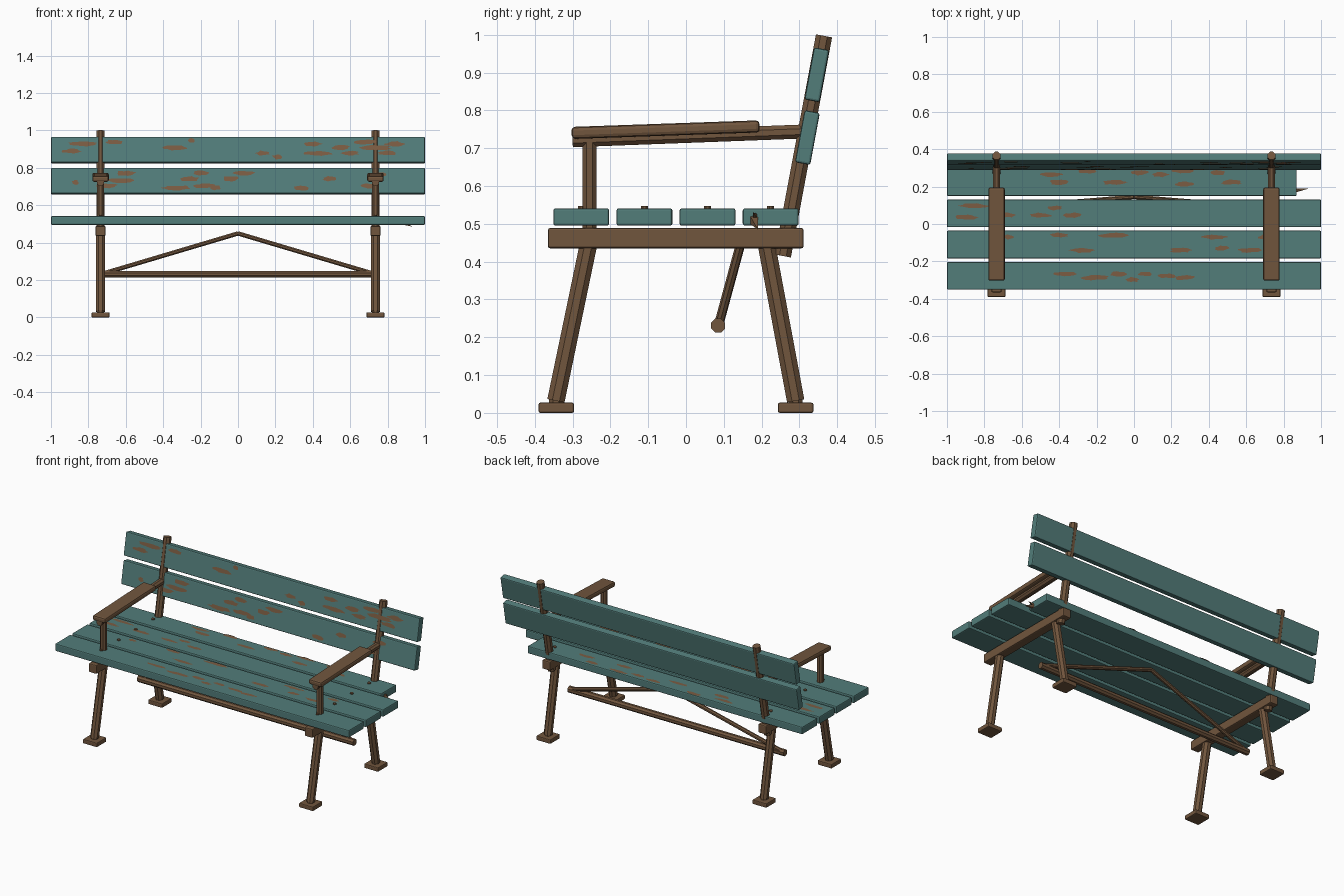
import bpy, bmesh, math, random
from mathutils import Matrix, Vector

random.seed(4)
if "Cube" in bpy.data.objects:
    bpy.data.objects.remove(bpy.data.objects["Cube"], do_unlink=True)


def material(name, r, g, b):
    m = bpy.data.materials.new(name)
    m.use_nodes = True
    m.diffuse_color = (r, g, b, 1)
    shader = m.node_tree.nodes["Principled BSDF"]
    shader.inputs["Base Color"].default_value = (r, g, b, 1)
    shader.inputs["Roughness"].default_value = 0.8
    return m


TEAL = material("faded teal paint", 0.085, 0.205, 0.195)
BROWN = material("weathered brown", 0.165, 0.092, 0.047)
BARE = material("bare wood", 0.2, 0.108, 0.055)


def finish(name, bm, mat, matrix=Matrix(), bevel=0):
    bmesh.ops.recalc_face_normals(bm, faces=bm.faces)
    mesh = bpy.data.meshes.new(name)
    bm.to_mesh(mesh)
    bm.free()
    mesh.materials.append(mat)
    obj = bpy.data.objects.new(name, mesh)
    obj.matrix_world = matrix
    bpy.context.scene.collection.objects.link(obj)
    if bevel:
        mod = obj.modifiers.new("soft edges", "BEVEL")
        mod.width = bevel
        mod.segments = 2
    return obj


def box(name, centre, size, mat, tilt=0, bevel=0.006):
    bm = bmesh.new()
    bmesh.ops.create_cube(bm, size=1)
    bmesh.ops.scale(bm, vec=size, verts=bm.verts)
    matrix = Matrix.Translation(centre) @ Matrix.Rotation(math.radians(tilt), 4, "X")
    finish(name, bm, mat, matrix, bevel)
    return matrix


def bar(name, start, end, radius, tip=None, sides=8, mat=BROWN):
    start, end = Vector(start), Vector(end)
    axis = end - start
    bm = bmesh.new()
    bmesh.ops.create_cone(bm, cap_ends=True, segments=sides, radius1=radius,
                          radius2=radius if tip is None else tip, depth=axis.length)
    turn = axis.to_track_quat("Z", "Y").to_matrix().to_4x4()
    spin = Matrix.Rotation(math.pi / sides, 4, "Z")
    finish(name, bm, mat, Matrix.Translation((start + end) / 2) @ turn @ spin)


def chips(name, matrix, height, spots):
    """Ragged patches of bare wood: (x, across, half length) on a plank's face."""
    bm = bmesh.new()
    for x, across, half in spots:
        count = 14
        ring = []
        for i in range(count):
            a = math.tau * i / count
            r = random.uniform(0.7, 1.1)
            ring.append(bm.verts.new((x + half * r * math.cos(a),
                                      across + 0.014 * r * math.sin(a), height)))
        bm.faces.new(ring)
    finish(name, bm, BARE, matrix)


# Seat planks; the rear one is broken short at its left end
seat_chips = [
    [(-.36, .01, .07), (-.21, -.01, .08), (-.08, .01, .05), (-.01, -.02, .04),
     (.06, .01, .04), (.18, .0, .05), (.27, -.01, .06)],
    [(-.67, .04, .03), (-.4, .05, .05), (-.28, -.03, .07), (-.11, .05, .08),
     (.25, -.03, .06), (.43, .04, .07), (.47, -.02, .04), (.62, -.03, .07), (.7, .04, .04)],
    [(-.86, .04, .08), (-.9, -.02, .07), (-.69, -.01, .06), (-.5, -.01, .06),
     (-.42, .03, .04), (-.33, -.01, .05)],
    [(-.44, .04, .06), (-.4, .0, .06), (-.25, .06, .06), (-.11, .0, .07),
     (.03, .05, .05), (.14, .04, .05), (.27, -.01, .05), (.26, .06, .06),
     (.45, .05, .04), (.52, .0, .06)],
]
for i, spots in enumerate(seat_chips):
    y = -0.277 + 0.167 * i
    right_end = 0.87 if i == 3 else 1
    middle = (right_end - 1) / 2
    m = box(f"seat_plank_{i + 1}", (middle, y, 0.518), (right_end + 1, 0.148, 0.046), TEAL)
    chips(f"seat_worn_paint_{i + 1}", m @ Matrix.Translation((-middle, 0, 0)), 0.0245, spots)
    for side in (-1, 1):
        bar("seat_bolt", (side * 0.735, y, 0.53), (side * 0.735, y, 0.547), 0.01)

# Splinters on the broken plank
bar("long_splinter", (0.85, 0.178, 0.515), (0.935, 0.19, 0.485), 0.018, 0, 4, BARE)
bar("short_splinter", (0.85, 0.185, 0.515), (0.9, 0.178, 0.53), 0.013, 0, 4, BARE)

# Backrest planks, leaning with the posts
back_chips = {
    "lower": (0.321, 0.728, [
        (-.87, -.01, .02), (-.62, .0, .08), (-.7, -.03, .06), (-.6, .04, .06),
        (-.33, -.04, .08), (-.26, .01, .06), (-.18, -.03, .06), (-.2, .04, .05),
        (-.04, .01, .05), (.03, .04, .07), (-.12, -.04, .03), (.34, -.04, .05),
        (.49, .01, .04), (.7, -.03, .05), (.75, .03, .05)]),
    "upper": (0.346, 0.894, [
        (-.89, -.01, .05), (-.83, .03, .09), (-.66, .04, .05), (-.34, .01, .07),
        (-.25, .05, .02), (.13, -.02, .04), (.21, -.04, .03), (.4, .03, .05),
        (.43, -.02, .08), (.55, .01, .05), (.6, -.02, .05), (.73, .01, .1),
        (.68, .04, .06), (.84, .03, .06), (.8, -.02, .06)]),
}
for level, (y, z, spots) in back_chips.items():
    m = box(f"{level}_back_plank", (0, y, z), (2, 0.14, 0.041), TEAL, tilt=79.5)
    chips(f"{level}_back_worn_paint", m, 0.022, spots)

# End frames
for side, word in ((-1, "right"), (1, "left")):
    x = side * 0.735
    box(f"{word}_seat_rail", (x, -0.027, 0.462), (0.054, 0.676, 0.054), BROWN)
    bar(f"{word}_back_post", (x, 0.256, 0.415), (x, 0.365, 0.997), 0.0235)
    for part, top, foot, pad in (("front", -.257, -.344, -.343), ("rear", .212, .29, .29)):
        bar(f"{word}_{part}_leg", (x, top, 0.45), (x, foot, 0.032), 0.025)
        bar(f"{word}_{part}_ankle", (x, foot, 0.036), (x, foot, 0.015), 0.02)
        box(f"{word}_{part}_foot", (x, pad, 0.0135), (0.096, 0.094, 0.027), BROWN, bevel=0.005)
    # Armrest
    bar(f"{word}_arm_support", (x, -0.255, 0.48), (x, -0.255, 0.725), 0.02)
    bar(f"{word}_arm_bar", (x, -0.3, 0.721), (x, 0.31, 0.744), 0.02)
    box(f"{word}_arm_pad", (x, -0.054, 0.749), (0.088, 0.498, 0.032), BROWN, tilt=2, bevel=0.01)
    # Diagonal brace rising to the middle of the seat
    bar(f"{word}_diagonal_brace", (side * 0.72, 0.087, 0.235), (0, 0.145, 0.449), 0.0125)

bar("stretcher_bar", (-0.735, 0.085, 0.231), (0.735, 0.085, 0.231), 0.02)
